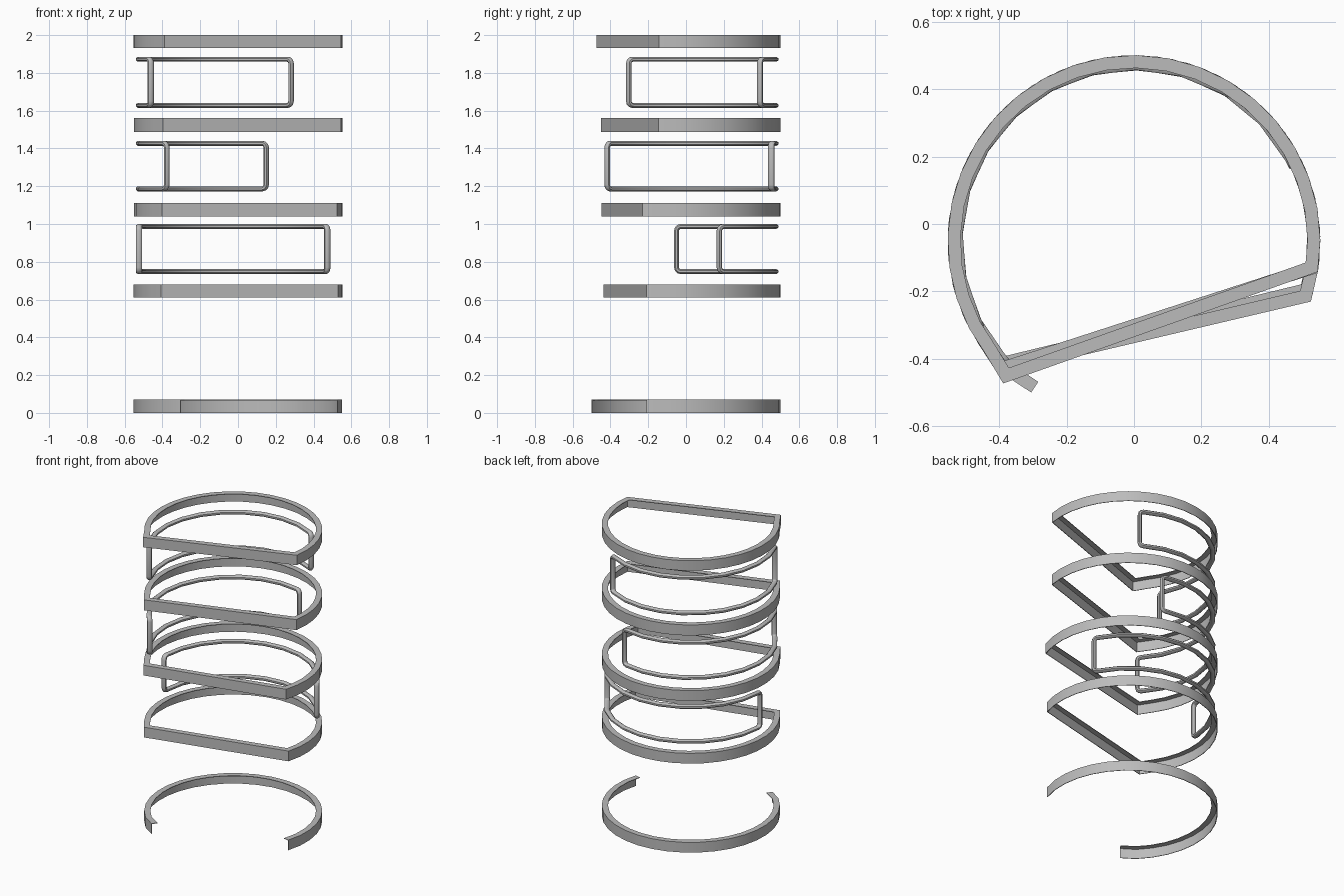
import bpy, bmesh, math
from mathutils import Vector

if "Cube" in bpy.data.objects:
    bpy.data.objects.remove(bpy.data.objects["Cube"])

CY, R = -0.052, 0.553          # shared arc centre and outer radius
LIP, T = 0.038, 0.004          # width of the top lip, sheet thickness

steel = bpy.data.materials.new("grey steel")
steel.diffuse_color = (0.5, 0.5, 0.5, 1)
steel.use_nodes = True
steel.node_tree.nodes["Principled BSDF"].inputs["Base Color"].default_value = steel.diffuse_color


def finish(name, bm, angle):
    bmesh.ops.recalc_face_normals(bm, faces=bm.faces)
    me = bpy.data.meshes.new(name)
    bm.to_mesh(me)
    bm.free()
    me.materials.append(steel)
    ob = bpy.data.objects.new(name, me)
    bpy.context.collection.objects.link(ob)
    bpy.context.view_layer.objects.active = ob
    ob.select_set(True)
    bpy.ops.object.shade_smooth_by_angle(angle=math.radians(angle))
    ob.select_set(False)


def sweep(name, rings, closed, angle):
    """Skin a list of cross-sections, capping the ends if open."""
    bm = bmesh.new()
    vs = [[bm.verts.new(p) for p in ring] for ring in rings]
    n = len(vs[0])
    for i in range(len(vs) if closed else len(vs) - 1):
        a, b = vs[i], vs[(i + 1) % len(vs)]
        for j in range(n):
            bm.faces.new((a[j], a[(j + 1) % n], b[(j + 1) % n], b[j]))
    if not closed:
        bm.faces.new(vs[0])
        bm.faces.new(vs[-1])
    finish(name, bm, angle)


def angle_of(p):
    a = math.atan2(p[1] - CY, p[0])
    return a + 2 * math.pi if a < -math.pi / 2 else a


def hoop(name, z0, z1, right, left, closed):
    """Angle-section band: outer wall with an inward lip on top."""
    a0, a1 = angle_of(right), angle_of(left)
    n = 24
    pts = [Vector((R * math.cos(a), CY + R * math.sin(a)))
           for a in (a0 + (a1 - a0) * i / n for i in range(1, n))]
    pts = [Vector(right)] + pts + [Vector(left)]
    m = len(pts)
    rings = []
    for i, p in enumerate(pts):
        # mitred inward direction
        d0 = (p - pts[i - 1]).normalized() if closed or i > 0 else None
        d1 = (pts[(i + 1) % m] - p).normalized() if closed or i < m - 1 else None
        d0, d1 = d0 or d1, d1 or d0
        n0, n1 = Vector((-d0.y, d0.x)), Vector((-d1.y, d1.x))
        inn = (n0 + n1) / (1 + n0.dot(n1))
        section = [(0, z0), (0, z1), (LIP, z1), (LIP, z1 - T), (T, z1 - T), (T, z0)]
        rings.append([(p.x + inn.x * o, p.y + inn.y * o, z) for o, z in section])
    sweep(name, rings, closed, 25)


def rail(name, z0, z1, right, left):
    """Curved rectangular tube frame with rounded corners."""
    r, hw, ht, c = 0.525, 0.016, 0.013, 0.022
    s0, s1 = angle_of(right) * r, angle_of(left) * r
    lo, hi = z0 + ht, z1 - ht
    path = []
    for cs, cz, start in ((s1 - c, hi - c, 0), (s0 + c, hi - c, 90),
                          (s0 + c, lo + c, 180), (s1 - c, lo + c, 270)):
        for k in range(4):
            a = math.radians(start + 30 * k)
            path.append((cs + c * math.cos(a), cz + c * math.sin(a),
                         math.cos(a), math.sin(a)))
        if start in (0, 180):   # long arc to the other side
            e0, e1 = (s1 - c, s0 + c) if start == 0 else (s0 + c, s1 - c)
            steps = max(4, round(abs(e1 - e0) / r / math.radians(15)))
            for k in range(1, steps):
                sg = 1 if start == 0 else -1
                path.append((e0 + (e1 - e0) * k / steps,
                             hi if start == 0 else lo, 0, sg))
    rings = []
    for s, z, ns, nz in path:
        ring = []
        for k in range(8):
            t = math.radians(22.5 + 45 * k)
            rad = r + hw * 1.08 * math.cos(t)
            off = ht * 1.08 * math.sin(t)
            a = (s + ns * off) / r
            ring.append((rad * math.cos(a), CY + rad * math.sin(a), z + nz * off))
        rings.append(ring)
    sweep(name, rings, True, 50)


# Bands: open one at the base, four closed by a straight front bar
hoop("base_band", 0.0, 0.07, (0.528, -0.21), (-0.305, -0.5), False)
hoop("lower_band", 0.61, 0.68, (0.53, -0.21), (-0.408, -0.437), True)
hoop("middle_band", 1.04, 1.11, (0.525, -0.23), (-0.402, -0.448), True)
hoop("upper_band", 1.488, 1.56, (0.545, -0.145), (-0.398, -0.45), True)
hoop("top_band", 1.932, 2.0, (0.545, -0.142), (-0.388, -0.473), True)

# Tube frames between the bands
rail("lower_rail", 0.735, 1.0, (0.48, 0.18), (-0.53, -0.05))
rail("middle_rail", 1.173, 1.44, (0.152, 0.46), (-0.38, -0.42))
rail("upper_rail", 1.615, 1.885, (0.28, 0.39), (-0.465, -0.305))
